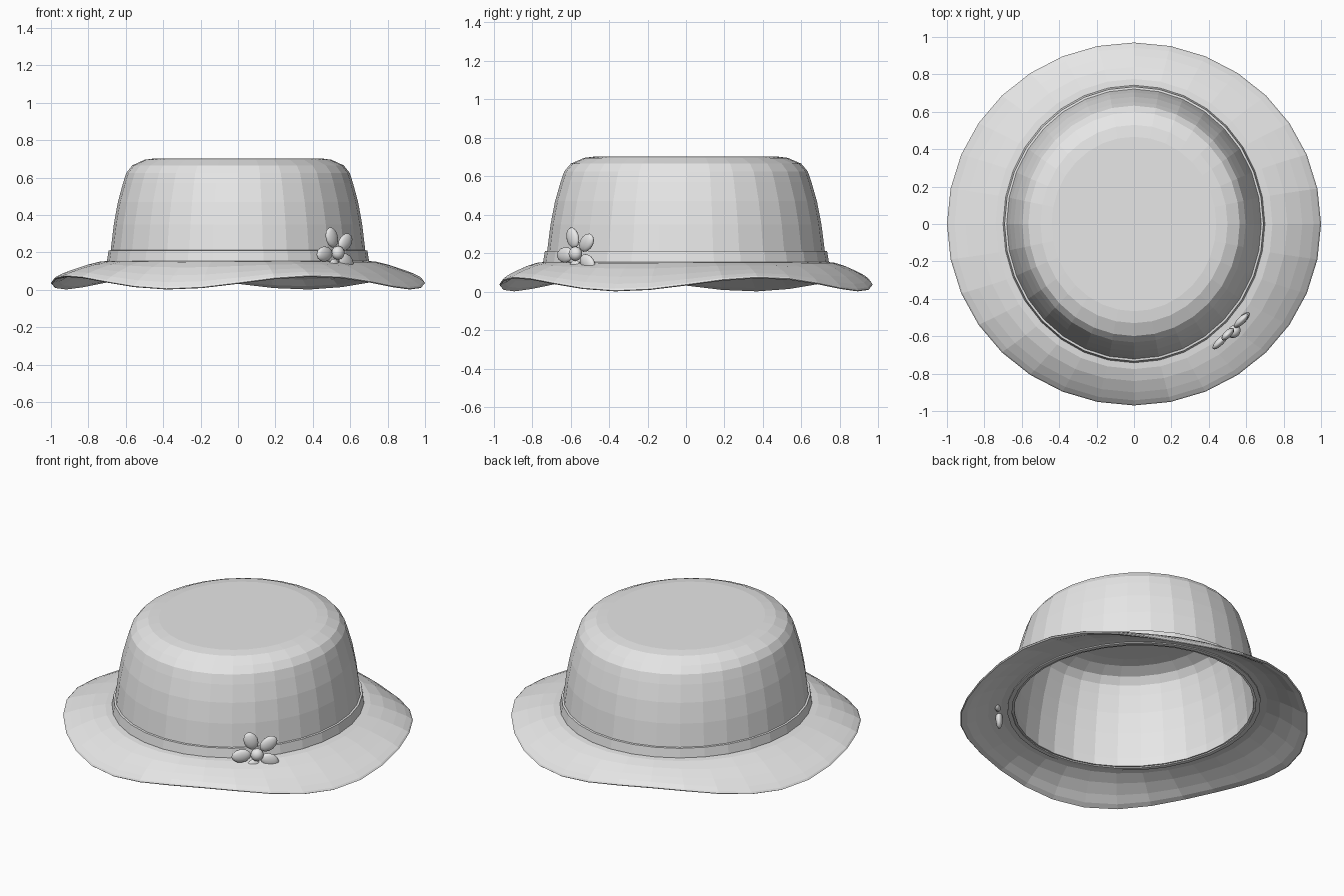
import bpy, bmesh, math
from mathutils import Matrix, Vector

cube = bpy.data.objects.get("Cube")
if cube:
    bpy.data.objects.remove(cube)

SIDES = 32

felt = bpy.data.materials.new("light grey felt")
felt.use_nodes = True
felt.diffuse_color = (0.8, 0.8, 0.8, 1)
felt.node_tree.nodes["Principled BSDF"].inputs["Base Color"].default_value = (0.8, 0.8, 0.8, 1)


def finish(name, bm):
    mesh = bpy.data.meshes.new(name)
    bmesh.ops.recalc_face_normals(bm, faces=bm.faces)
    bm.to_mesh(mesh)
    bm.free()
    mesh.materials.append(felt)
    obj = bpy.data.objects.new(name, mesh)
    bpy.context.scene.collection.objects.link(obj)
    return obj


def hat_point(r, z, angle):
    # Oval at the head, turning round and wavy towards the brim edge
    t = min(max((r - 0.7) / 0.3, 0), 1)
    wave = 0.035 * t ** 1.5 * math.cos(4 * (angle - math.radians(24)))
    return (r * math.cos(angle), r * (1.06 - 0.09 * t) * math.sin(angle), z + wave)


def loft(name, profile, closed=True):
    bm = bmesh.new()
    rings = [[bm.verts.new(hat_point(r, z, math.tau * i / SIDES)) for i in range(SIDES)]
             for r, z in profile]
    pairs = list(zip(rings, rings[1:]))
    if closed:
        pairs.append((rings[-1], rings[0]))
    for a, b in pairs:
        for i in range(SIDES):
            j = (i + 1) % SIDES
            bm.faces.new((a[i], a[j], b[j], b[i]))
    if not closed:
        # Flat caps close the outer top and the inner ceiling
        bm.faces.new(rings[0])
        bm.faces.new(rings[-1])
    return finish(name, bm)


# Hollow crown: outer top down to the rim, then up the inside
outer = [(0.44, 0.703), (0.5, 0.695), (0.565, 0.665), (0.597, 0.625), (0.615, 0.57),
         (0.642, 0.47), (0.664, 0.35), (0.682, 0.2), (0.684, 0.135)]
inner = [(r - 0.02, z - 0.018) for r, z in reversed(outer[:-1])]
loft("crown", outer + [(0.662, 0.13)] + inner, closed=False)

# Thin drooping brim
loft("brim", [(0.668, 0.157), (0.74, 0.15), (0.82, 0.128), (0.9, 0.096), (0.96, 0.068),
              (0.992, 0.049), (1.0, 0.04), (0.993, 0.035), (0.955, 0.046), (0.9, 0.074),
              (0.82, 0.106), (0.74, 0.128), (0.668, 0.135)])

# Hat band
loft("hat_band", [(0.675, 0.212), (0.692, 0.21), (0.7, 0.157), (0.7, 0.126), (0.675, 0.126)])


def ellipsoid(name, matrix, size):
    bm = bmesh.new()
    bmesh.ops.create_uvsphere(bm, u_segments=12, v_segments=8, radius=1)
    bm.transform(matrix @ Matrix.Diagonal((*size, 1)))
    obj = finish(name, bm)
    obj.data.shade_smooth()


# Five-petal flower facing out from the front left
side = Vector((1, 1, 0)).normalized()
normal = Vector((1, -1, 0)).normalized()
frame = Matrix((side, (0, 0, 1), normal)).transposed().to_4x4()
frame.translation = (0.525, -0.565, 0.197)
for k in range(5):
    turn = Matrix.Rotation(math.radians(40 + 72 * k), 4, "Z")
    ellipsoid(f"petal_{k + 1}", frame @ turn @ Matrix.Translation((0.089, 0, 0)),
              (0.057, 0.041, 0.02))
ellipsoid("flower_center", frame @ Matrix.Translation((0, 0, 0.014)), (0.038, 0.038, 0.032))
